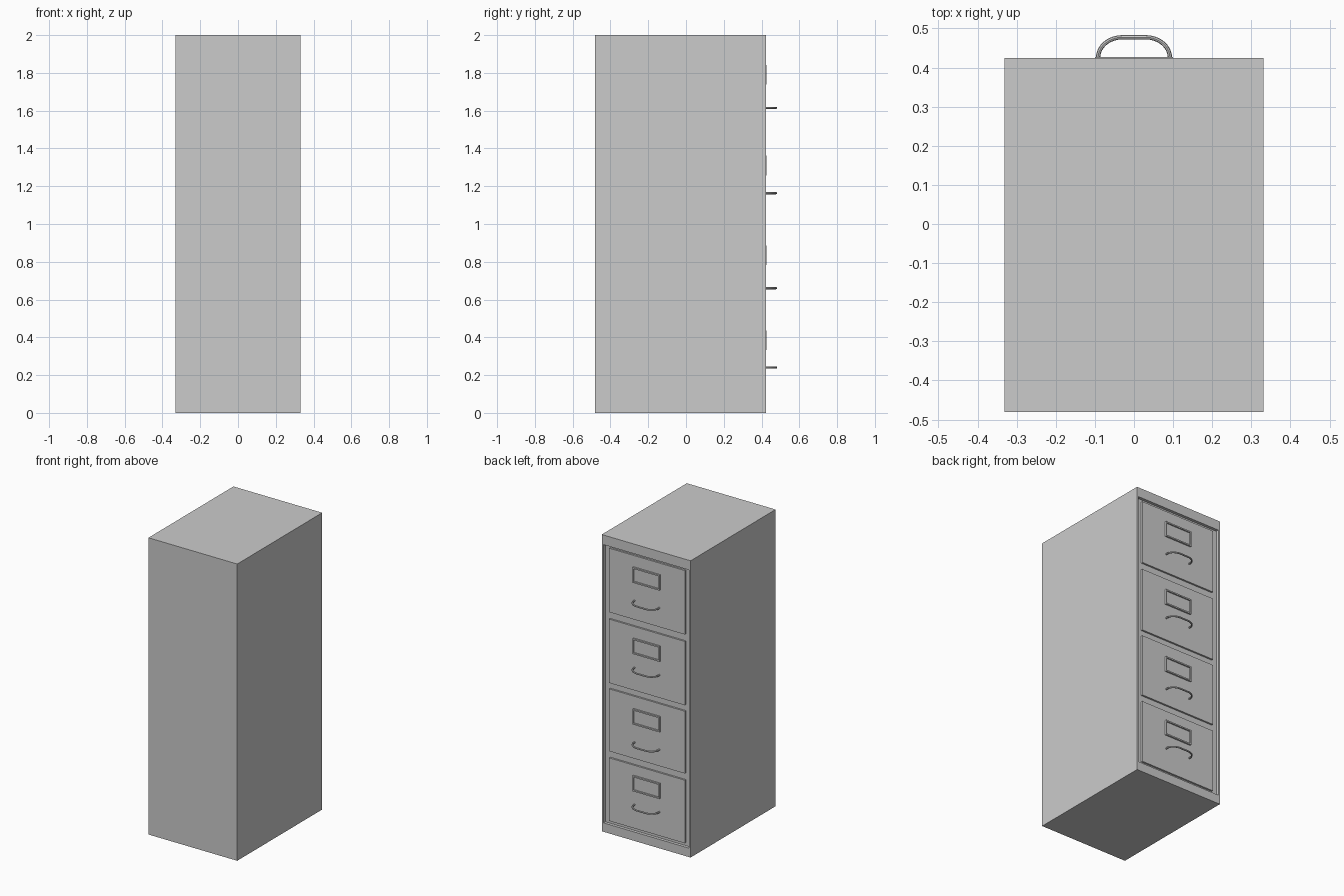
import bpy, bmesh, math
from mathutils import Vector

if "Cube" in bpy.data.objects:
    bpy.data.objects.remove(bpy.data.objects["Cube"])


def panel(name, half_w, y0, y1, z0, z1, recess=None):
    """Box; recess = (side border, opening z0, opening z1, depth) cut in the +y face."""
    bm = bmesh.new()
    bmesh.ops.create_cube(bm, size=1)
    for v in bm.verts:
        v.co = Vector((v.co.x * 2 * half_w,
                       y0 if v.co.y < 0 else y1,
                       z0 if v.co.z < 0 else z1))
    if recess:
        border, oz0, oz1, depth = recess
        bm.normal_update()
        face = max(bm.faces, key=lambda f: f.normal.y)
        bmesh.ops.inset_region(bm, faces=[face], thickness=border)
        mid = (z0 + z1) / 2
        for v in face.verts:
            v.co.z = oz0 if v.co.z < mid else oz1
        face = bmesh.ops.extrude_discrete_faces(bm, faces=[face])["faces"][0]
        bmesh.ops.translate(bm, verts=face.verts, vec=(0, -depth, 0))
    bmesh.ops.recalc_face_normals(bm, faces=bm.faces)
    mesh = bpy.data.meshes.new(name)
    bm.to_mesh(mesh)
    bm.free()
    obj = bpy.data.objects.new(name, mesh)
    bpy.context.collection.objects.link(obj)
    return obj


def handle(name, z):
    """Round bar bent into a flattened arch, ends sunk into the drawer front."""
    path = [(0.092, 0.412)]
    for i in range(9):
        a = math.radians(90 * i / 8)
        path.append((0.03 + 0.062 * math.cos(a), 0.425 + 0.0525 * math.sin(a)))
    path += [(-x, y) for x, y in reversed(path)]
    curve = bpy.data.curves.new(name, 'CURVE')
    curve.dimensions = '3D'
    curve.bevel_depth = 0.0055
    curve.bevel_resolution = 2
    curve.use_fill_caps = True
    spline = curve.splines.new('POLY')
    spline.points.add(len(path) - 1)
    for p, (x, y) in zip(spline.points, path):
        p.co = (x, y, z, 1)
    obj = bpy.data.objects.new(name, curve)
    bpy.context.collection.objects.link(obj)
    # convert to a smooth-shaded mesh
    bpy.ops.object.select_all(action='DESELECT')
    obj.select_set(True)
    bpy.context.view_layer.objects.active = obj
    bpy.ops.object.convert(target='MESH')
    bpy.ops.object.shade_smooth_by_angle()


# cabinet shell with one shallow opening for all drawers
panel("cabinet_body", 0.331, -0.481, 0.424, 0, 2, (0.017, 0.06, 1.935, 0.02))

# drawers: bottom, top, label centre, handle height
drawers = [(0.08, 0.505, 0.385, 0.24),
           (0.55, 0.97, 0.835, 0.66),
           (1.01, 1.44, 1.31, 1.163),
           (1.487, 1.918, 1.79, 1.615)]
for i, (z0, z1, label, grip) in enumerate(drawers, 1):
    panel(f"drawer_front_{i}", 0.282, 0.40, 0.416, z0, z1)
    panel(f"label_holder_{i}", 0.1, 0.414, 0.427, label - 0.052, label + 0.052,
          (0.009, label - 0.043, label + 0.043, 0.009))
    handle(f"drawer_handle_{i}", grip)
